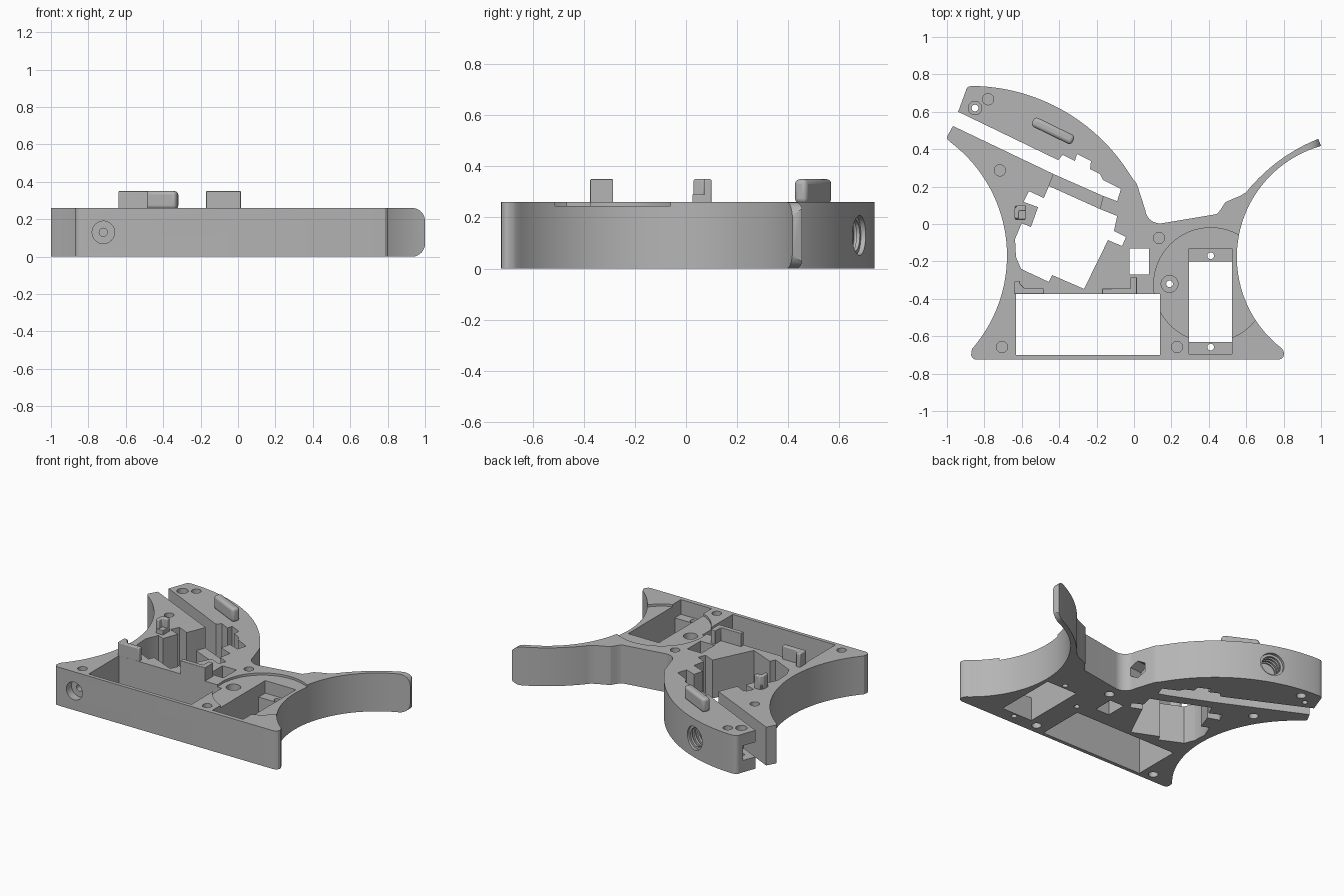
import bpy, bmesh, math
from mathutils import Vector, Matrix

cube = bpy.data.objects.get("Cube")
if cube:
    bpy.data.objects.remove(cube, do_unlink=True)

H = 0.26      # plate height
TOP = 0.35    # clip height

grey = bpy.data.materials.new("matte grey")
grey.use_nodes = True
grey.diffuse_color = (0.46, 0.46, 0.46, 1)
grey.node_tree.nodes["Principled BSDF"].inputs["Base Color"].default_value = (0.46, 0.46, 0.46, 1)


def arc(a, b, c, n=20):
    """Points on the circle from a through b to c."""
    (ax, ay), (bx, by), (cx, cy) = a, b, c
    d = 2 * (ax * (by - cy) + bx * (cy - ay) + cx * (ay - by))
    sa, sb, sc = ax * ax + ay * ay, bx * bx + by * by, cx * cx + cy * cy
    ox = (sa * (by - cy) + sb * (cy - ay) + sc * (ay - by)) / d
    oy = (sa * (cx - bx) + sb * (ax - cx) + sc * (bx - ax)) / d
    r = math.hypot(ax - ox, ay - oy)
    t0 = math.atan2(ay - oy, ax - ox)
    t1 = math.atan2(cy - oy, cx - ox)
    turn = (t1 - t0 + math.pi) % (2 * math.pi) - math.pi
    return [(ox + r * math.cos(t0 + turn * i / n), oy + r * math.sin(t0 + turn * i / n))
            for i in range(n + 1)]


def finish(bm, name):
    bmesh.ops.recalc_face_normals(bm, faces=bm.faces)
    me = bpy.data.meshes.new(name)
    bm.to_mesh(me)
    bm.free()
    me.materials.append(grey)
    ob = bpy.data.objects.new(name, me)
    bpy.context.collection.objects.link(ob)
    return ob


def prism(name, pts, z0, z1):
    bm = bmesh.new()
    f = bm.faces.new([bm.verts.new((x, y, z0)) for x, y in pts])
    res = bmesh.ops.extrude_face_region(bm, geom=[f])
    bmesh.ops.translate(bm, vec=(0, 0, z1 - z0),
                        verts=[v for v in res["geom"] if isinstance(v, bmesh.types.BMVert)])
    return finish(bm, name)


def rect(x0, x1, y0, y1):
    return [(x0, y0), (x1, y0), (x1, y1), (x0, y1)]


def rod(start, direction, r, length, sides=32):
    """Cylinder running from start along direction."""
    bm = bmesh.new()
    d = Vector(direction).normalized()
    m = Matrix.Translation(Vector(start) + d * length / 2) @ d.to_track_quat('Z', 'Y').to_matrix().to_4x4()
    bmesh.ops.create_cone(bm, cap_ends=True, segments=sides, radius1=r, radius2=r, depth=length, matrix=m)
    return finish(bm, "cutter")


def boolean(ob, other, op='DIFFERENCE'):
    mod = ob.modifiers.new("cut", 'BOOLEAN')
    mod.operation, mod.solver, mod.object = op, 'EXACT', other
    bpy.context.view_layer.objects.active = ob
    bpy.ops.object.modifier_apply(modifier=mod.name)
    bpy.data.objects.remove(other, do_unlink=True)


def smooth(ob):
    bpy.ops.object.select_all(action='DESELECT')
    ob.select_set(True)
    bpy.context.view_layer.objects.active = ob
    bpy.ops.object.shade_smooth_by_angle(angle=math.radians(28))


# Main plate outline, counter-clockwise from the front left corner
outline = arc((-0.87, -0.69), (-0.865, -0.715), (-0.84, -0.725), 4)
outline += arc((0.77, -0.725), (0.795, -0.715), (0.80, -0.68), 4)
outline += arc((0.79, -0.665), (0.55, -0.19), (1.0, 0.417), 44)
outline += arc((0.985, 0.455), (0.727, 0.30), (0.60, 0.17), 20)
outline += arc((0.567, 0.15), (0.53, 0.135), (0.487, 0.115), 3)
outline += [(0.465, 0.08)] + arc((0.45, 0.06), (0.44, 0.053), (0.425, 0.05), 3)
outline += arc((0.15, 0.004), (0.09, 0.02), (0.06, 0.075), 10)
outline += arc((0.02, 0.2), (0.01, 0.222), (-0.005, 0.24), 3)
outline += arc((-0.02, 0.262), (-0.35, 0.59), (-0.86, 0.738), 32)
outline += arc((-0.873, 0.737), (-0.89, 0.73), (-0.9, 0.71), 4)
outline += [(-0.94, 0.6), (-0.968, 0.524)]
outline += arc((-0.995, 0.475), (-1.0, 0.465), (-0.995, 0.45), 3)
outline += arc((-0.985, 0.44), (-0.679, -0.17), (-0.866, -0.668), 36)
plate = prism("gripper_plate", outline, 0, H)

# Rounded tip of the curved arm
r = 0.07
tip = [(-1.2, -0.001), (1.0 - r, -0.001)]
tip += arc((1.0 - r + .005, 0), (1 - 0.29 * r, 0.29 * r), (1.0, r), 8)
tip += [(x, H - z) for x, z in reversed(tip)]
envelope = prism("cutter", tip, -1, 1)
envelope.data.transform(Matrix.Rotation(math.pi / 2, 4, 'X'))
boolean(plate, envelope, 'INTERSECT')

# Diagonal slot with stepped edge, and the stepped cavity
slot = [(-1.1, 0.586), (-0.968, 0.524), (-0.43, 0.267), (-0.165, 0.15), (-0.09, 0.122),
        (-0.07, 0.187), (-0.166, 0.235), (-0.182, 0.267), (-0.235, 0.294), (-0.23, 0.337),
        (-0.305, 0.374), (-0.316, 0.337), (-0.38, 0.369), (-0.406, 0.342), (-0.94, 0.6), (-1.1, 0.677)]
cavity = [(-0.455, 0.203), (-0.482, 0.139), (-0.562, 0.176), (-0.59, 0.118), (-0.513, 0.09),
          (-0.551, -0.016), (-0.6, 0.005), (-0.636, -0.08), (-0.631, -0.176), (-0.604, -0.24),
          (-0.455, -0.31), (-0.438, -0.273), (-0.267, -0.347), (-0.139, -0.086), (-0.064, -0.118),
          (-0.043, -0.07), (-0.107, -0.037), (-0.09, 0.043), (-0.182, 0.08)]
bridge = [(-0.47, 0.18), (-0.182, 0.05), (-0.165, 0.16), (-0.41, 0.275)]
boolean(plate, prism("cutter", slot, -0.1, 0.5))
boolean(plate, prism("cutter", cavity, -0.1, 0.5))
strip = [(-0.455, 0.203), (-0.182, 0.08), (-0.165, 0.151), (-0.43, 0.268)]
boolean(plate, prism("cutter", strip, 0.12, 0.5))

# Rectangular openings, motor seat and round recess
boolean(plate, prism("cutter", rect(-0.63, 0.14, -0.70, -0.375), -0.1, 0.5))
boolean(plate, prism("cutter", rect(-0.025, 0.08, -0.27, -0.13), -0.1, 0.5))
boolean(plate, rod((0.41, -0.325, H - 0.015), (0, 0, 1), 0.305, 0.2, 64))
boolean(plate, prism("cutter", rect(0.295, 0.525, -0.695, -0.13), 0.16, 0.5))
boolean(plate, prism("cutter", rect(0.295, 0.525, -0.63, -0.20), -0.1, 0.5))

# Screw holes: position, counterbore radius, through radius
for x, y, big, small in [(-0.85, 0.62, 0.036, 0.018), (0.19, -0.32, 0.045, 0.018)]:
    boolean(plate, rod((x, y, 0.2), (0, 0, 1), big, 0.2))
    boolean(plate, rod((x, y, -0.1), (0, 0, 1), small, 0.5, 20))
for y in (-0.17, -0.658):
    boolean(plate, rod((0.41, y, -0.1), (0, 0, 1), 0.018, 0.5, 20))

# Blind pin sockets on both faces
for x, y in [(-0.78, 0.667), (-0.717, 0.287), (0.134, -0.075), (0.23, -0.658), (-0.706, -0.658)]:
    boolean(plate, rod((x, y, H - 0.05), (0, 0, 1), 0.03, 0.2, 24))
    boolean(plate, rod((x, y, 0.05), (0, 0, -1), 0.03, 0.2, 24))

# Front socket with a narrow core
boolean(plate, rod((-0.72, -0.67, 0.13), (0, -1, 0), 0.06, 0.2))
boolean(plate, rod((-0.72, -0.60, 0.13), (0, -1, 0), 0.022, 0.2, 20))

# Ribbed socket in the curved back wall
d = Vector((0.29, 0.957, 0))
mouth = Vector((-0.54, 0.678, 0.13))
boolean(plate, rod(mouth - d * 0.11, d, 0.062, 0.2))
for i in range(4):
    boolean(plate, rod(mouth - d * (0.1 - 0.028 * i), d, 0.078, 0.014 if i < 3 else 0.1))

# Six-sided socket in the inner corner and open pocket at the tail
boolean(plate, rod((-0.03, 0.09, 0.13), (1, 0.1, 0), 0.06, 0.3, 6))
pocket = [(-0.99, 0.66), (-0.96, 0.57), (-0.82, 0.50), (-0.80, 0.59), (-0.84, 0.67), (-0.9, 0.69)]
boolean(plate, prism("cutter", pocket, 0.08, 0.18))
smooth(plate)


# Raised clips on the top face
def clip(name, pts, top=TOP, bevel=0.01):
    ob = prism(name, pts, H - 0.005, top)
    mod = ob.modifiers.new("soft edges", 'BEVEL')
    mod.width, mod.segments, mod.limit_method = bevel, 3, 'ANGLE'
    smooth(ob)
    return ob


ridge = clip("top_ridge", rect(-0.12, 0.12, -0.027, 0.027), bevel=0.018)
ridge.data.transform(Matrix.Translation((-0.433, 0.498, 0)) @ Matrix.Rotation(math.radians(-26), 4, 'Z'))
clip("left_front_clip", [(-0.64, -0.375), (-0.48, -0.375), (-0.48, -0.345), (-0.585, -0.345),
                         (-0.61, -0.32), (-0.61, -0.305), (-0.64, -0.305)], bevel=0.006)
clip("right_front_clip", [(-0.17, -0.375), (0.015, -0.375), (0.015, -0.285), (-0.02, -0.285),
                          (-0.02, -0.345), (-0.17, -0.345)], bevel=0.003)
clip("hook_wall", [(-0.64, 0.03), (-0.615, 0.03), (-0.615, 0.07), (-0.58, 0.07),
                   (-0.58, 0.1), (-0.62, 0.1), (-0.64, 0.08)], bevel=0.006)
clip("hook_base", rect(-0.635, -0.58, 0.025, 0.095), 0.29, 0.003)
